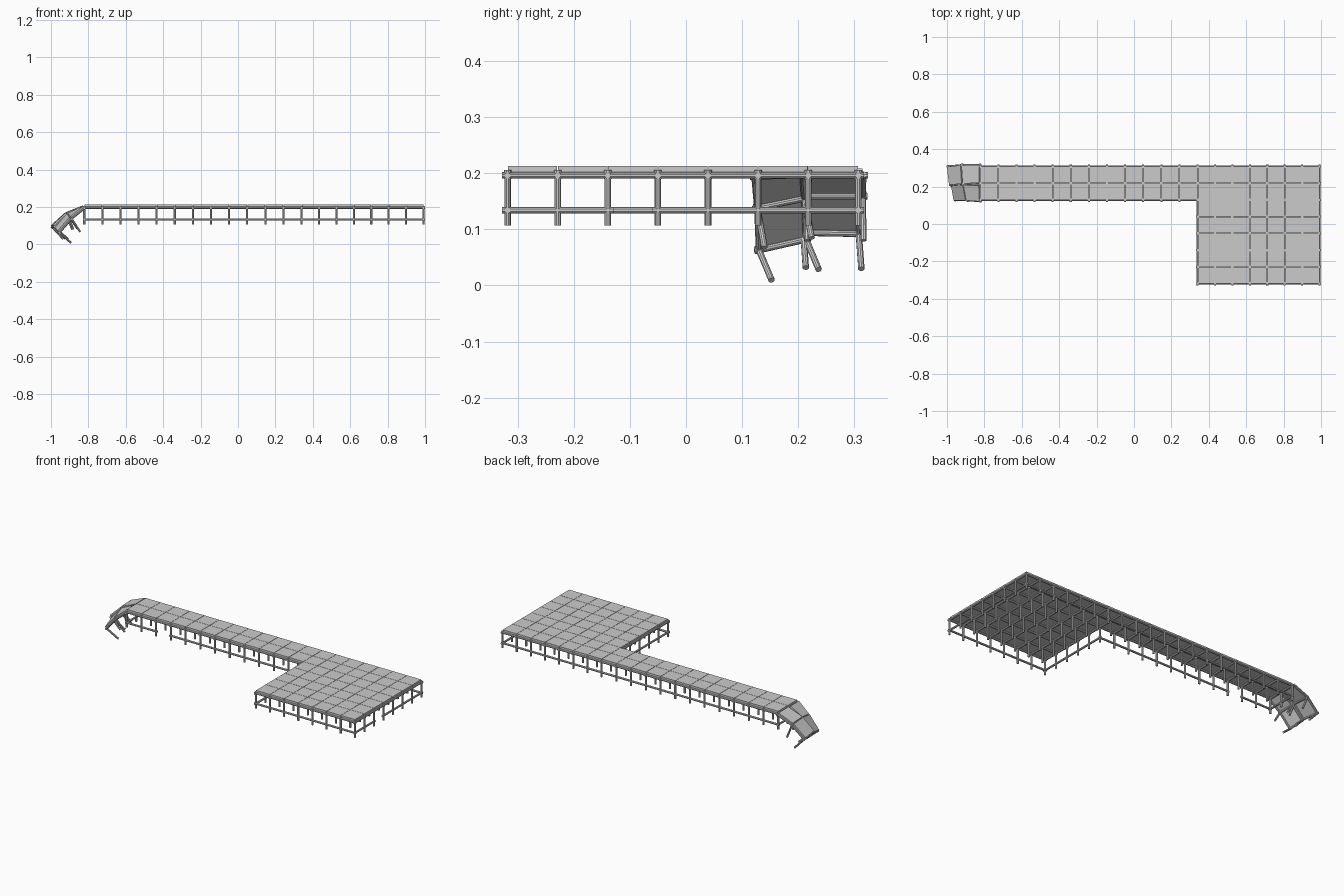
import bpy, bmesh
from mathutils import Vector, Matrix

if "Cube" in bpy.data.objects:
    bpy.data.objects.remove(bpy.data.objects["Cube"])

XS = [-0.822 + i * 0.0968 for i in range(12)] + [0.34 + i * 0.0931 for i in range(8)]
YS = [-0.318 + j * 0.0893 for j in range(8)]
PIPE_Z, RAIL_Z, FOOT_Z = 0.196, 0.134, 0.107
PIPE_R = 0.0058


def inside(i, j):
    return 0 <= i < 20 and 0 <= j < 8 and (i >= 12 or j >= 5)


def cell(i, j):
    return 0 <= i < 19 and 0 <= j < 7 and (i >= 12 or j >= 5)


def tube(bm, a, b, r=PIPE_R, over=0.0):
    a, b = Vector(a), Vector(b)
    d = (b - a).normalized()
    a, b = a - d * over, b + d * over
    m = Matrix.Translation((a + b) / 2) @ d.to_track_quat('Z', 'Y').to_matrix().to_4x4()
    bmesh.ops.create_cone(bm, cap_ends=True, segments=10, radius1=r, radius2=r,
                          depth=(b - a).length, matrix=m)


def slab(bm, corners, low, high, gap=0.0012):
    # panel over four corners, offset along the upward normal
    c = [Vector(p) for p in corners]
    mid = sum(c, Vector()) / 4
    n = (c[2] - c[0]).cross(c[3] - c[1]).normalized()
    if n.z < 0:
        n = -n
    c = [p + (mid - p).normalized() * gap for p in c]
    bot = [bm.verts.new(p + n * low) for p in c]
    top = [bm.verts.new(p + n * high) for p in c]
    bm.faces.new(bot[::-1])
    bm.faces.new(top)
    for k in range(4):
        q = (k + 1) % 4
        bm.faces.new((bot[k], bot[q], top[q], top[k]))
    return n


def finish(bm, name, smooth=True):
    bmesh.ops.recalc_face_normals(bm, faces=bm.faces)
    me = bpy.data.meshes.new(name)
    bm.to_mesh(me)
    bm.free()
    ob = bpy.data.objects.new(name, me)
    bpy.context.collection.objects.link(ob)
    if smooth:
        bpy.ops.object.select_all(action='DESELECT')
        ob.select_set(True)
        bpy.context.view_layer.objects.active = ob
        bpy.ops.object.shade_smooth_by_angle()
    return ob


# Deck panels, one per bay
bm = bmesh.new()
for i in range(19):
    for j in range(7):
        if cell(i, j):
            x0, x1, y0, y1 = XS[i], XS[i + 1], YS[j], YS[j + 1]
            slab(bm, [(x0, y0, PIPE_Z), (x1, y0, PIPE_Z), (x1, y1, PIPE_Z), (x0, y1, PIPE_Z)],
                 0.004, 0.017)
finish(bm, "deck_panels", False)

# Posts with a wider collar at the head
bm = bmesh.new()
for i, x in enumerate(XS):
    for j, y in enumerate(YS):
        if inside(i, j):
            tube(bm, (x, y, FOOT_Z), (x, y, 0.205))
            tube(bm, (x, y, 0.190), (x, y, 0.2055), 0.0068)
finish(bm, "posts")

# Pipe grid carrying the deck
bm = bmesh.new()
for j, y in enumerate(YS):
    tube(bm, (XS[0 if j >= 5 else 12], y, PIPE_Z), (XS[-1], y, PIPE_Z), over=0.008)
for i, x in enumerate(XS):
    tube(bm, (x, YS[0 if i >= 12 else 5], PIPE_Z), (x, YS[-1], PIPE_Z), over=0.01)
finish(bm, "deck_frame")

# Lower brace rails around the edge, with two missing bays
bm = bmesh.new()
for i in range(20):
    for j in range(8):
        if cell(i, j) != cell(i, j - 1) and (i, j) != (2, 5) and i < 19:
            tube(bm, (XS[i], YS[j], RAIL_Z), (XS[i + 1], YS[j], RAIL_Z), over=0.008)
        if cell(i, j) != cell(i - 1, j) and (i, j) != (19, 2) and j < 7:
            tube(bm, (XS[i], YS[j], RAIL_Z), (XS[i], YS[j + 1], RAIL_Z), over=0.01)
finish(bm, "brace_rails")

# Collapsed end: two strips of two tilted bays, each line is (front, back)
strips = {
    "front": [((-0.82, 0.122, 0.194), (-0.822, 0.208, 0.197)),
              ((-0.89, 0.127, 0.138), (-0.905, 0.211, 0.155)),
              ((-0.955, 0.130, 0.063), (-0.970, 0.214, 0.082))],
    "back": [((-0.822, 0.220, 0.196), (-0.824, 0.316, 0.196)),
             ((-0.912, 0.215, 0.159), (-0.918, 0.315, 0.159)),
             ((-0.980, 0.209, 0.094), (-0.992, 0.308, 0.092))],
}
for name, lines in strips.items():
    panels, frame = bmesh.new(), bmesh.new()
    tube(frame, *lines[0], over=0.008)
    for (a, b), (c, d) in zip(lines, lines[1:]):
        n = slab(panels, [a, b, d, c], 0.003, 0.014)
        tube(frame, c, d, over=0.008)
        for p, q in ((a, c), (b, d)):
            q = Vector(q)
            tube(frame, p, q, over=0.005)
            tube(frame, q + n * 0.008, q - n * 0.085)
            tube(frame, q + n * 0.008, q - n * 0.006, 0.0068)
    finish(panels, "collapsed_panels_" + name, False)
    finish(frame, "collapsed_frame_" + name)
